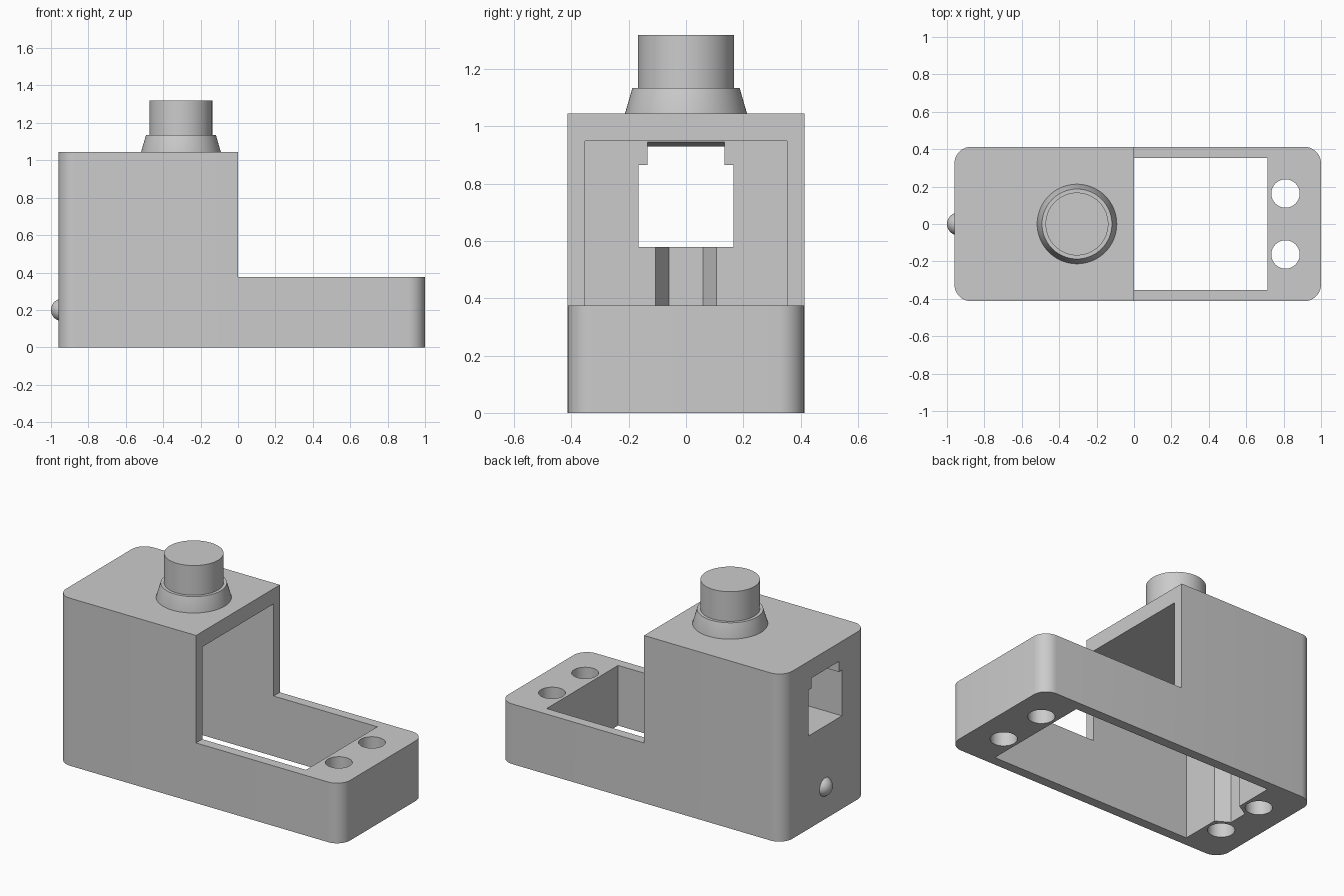
import bpy
import bmesh
import math
from mathutils import Vector

cube = bpy.data.objects.get("Cube")
if cube:
    bpy.data.objects.remove(cube, do_unlink=True)

grey = bpy.data.materials.new("plain grey")
grey.use_nodes = True
grey.diffuse_color = (0.6, 0.6, 0.6, 1)
grey.node_tree.nodes["Principled BSDF"].inputs["Base Color"].default_value = (0.6, 0.6, 0.6, 1)


def make(name, bm):
    bmesh.ops.recalc_face_normals(bm, faces=bm.faces[:])
    mesh = bpy.data.meshes.new(name)
    bm.to_mesh(mesh)
    bm.free()
    mesh.materials.append(grey)
    obj = bpy.data.objects.new(name, mesh)
    bpy.context.collection.objects.link(obj)
    return obj


def prism(name, points, direction):
    """Extrude a closed outline of 3D points along a direction."""
    bm = bmesh.new()
    face = bm.faces.new([bm.verts.new(p) for p in points])
    grown = bmesh.ops.extrude_face_region(bm, geom=[face], use_keep_orig=True)
    moved = [v for v in grown["geom"] if isinstance(v, bmesh.types.BMVert)]
    bmesh.ops.translate(bm, verts=moved, vec=Vector(direction))
    return make(name, bm)


def box(name, x0, x1, y0, y1, z0, z1):
    return prism(name, [(x0, y0, z0), (x1, y0, z0), (x1, y1, z0), (x0, y1, z0)], (0, 0, z1 - z0))


def lathe(name, profile, cx, cy, steps=64):
    """Spin a radius/height profile, closed on the axis, round a vertical line."""
    bm = bmesh.new()
    rings = []
    for r, z in profile:
        rings.append([bm.verts.new((cx + r * math.cos(2 * math.pi * i / steps),
                                    cy + r * math.sin(2 * math.pi * i / steps), z))
                      for i in range(steps)])
    for a, b in zip(rings, rings[1:]):
        for i in range(steps):
            j = (i + 1) % steps
            bm.faces.new((a[i], a[j], b[j], b[i]))
    bm.faces.new(rings[0])
    bm.faces.new(rings[-1])
    return make(name, bm)


def smooth(obj):
    bpy.ops.object.select_all(action="DESELECT")
    obj.select_set(True)
    bpy.context.view_layer.objects.active = obj
    bpy.ops.object.shade_smooth_by_angle(angle=math.radians(30))


def cut(obj, cutter):
    cutter.hide_render = True
    mod = obj.modifiers.new("cut", "BOOLEAN")
    mod.operation = "DIFFERENCE"
    mod.solver = "EXACT"
    mod.object = cutter
    bpy.context.view_layer.objects.active = obj
    bpy.ops.object.modifier_apply(modifier=mod.name)
    bpy.data.objects.remove(cutter, do_unlink=True)


# Housing block with rounded upright corners
X0, X1, W, R, TOP, STEP = -0.96, 1.0, 0.413, 0.09, 1.045, 0.375
corners = [(X1 - R, W - R), (X0 + R, W - R), (X0 + R, R - W), (X1 - R, R - W)]
outline = []
for k, (cx, cy) in enumerate(corners):
    for i in range(11):
        a = math.pi / 2 * (k + i / 10)
        outline.append((cx + R * math.cos(a), cy + R * math.sin(a), 0))
housing = prism("housing", outline, (0, 0, TOP))

# Low front tray and the hollow inside
cut(housing, box("step_cutter", 0, 2, -1, 1, STEP, 2))
cut(housing, box("cavity_cutter", -0.675, 0.715, -0.352, 0.352, -0.1, 0.95))

# Window in the end wall, with a narrower notch above it
cut(housing, box("window_cutter", -1.1, -0.6, -0.165, 0.165, 0.58, 0.865))
cut(housing, prism("notch_cutter", [(-1.1, -0.135, 0.8), (-0.6, -0.135, 0.8),
                                    (-0.6, -0.135, 0.947), (-0.675, -0.135, 0.945),
                                    (-0.96, -0.135, 0.93), (-1.1, -0.135, 0.93)], (0, 0.27, 0)))

# Angled groove running up the end wall to the window
cut(housing, prism("groove_cutter", [(-0.6, -0.107, -0.1), (-0.675, -0.107, -0.1),
                                     (-0.755, -0.06, -0.1), (-0.755, 0.06, -0.1),
                                     (-0.675, 0.107, -0.1), (-0.6, 0.107, -0.1)], (0, 0, 0.8)))

# Screw holes: through the tray end, blind under the tall end
for x, top in ((0.81, 0.5), (-0.77, 0.375)):
    for y in (-0.163, 0.163):
        cut(housing, lathe("hole_cutter", [(0.076, -0.1), (0.076, top)], x, y, 40))
smooth(housing)

# Push button on its tapered collar
collar = lathe("button_collar", [(0.213, TOP - 0.01), (0.213, TOP), (0.187, 1.135)], -0.305, 0)
button = lathe("push_button", [(0.168, 1.1), (0.168, 1.32)], -0.305, 0)
smooth(collar)
smooth(button)

# Small domed indicator on the end wall
bm = bmesh.new()
bmesh.ops.create_uvsphere(bm, u_segments=32, v_segments=16, radius=0.06)
bmesh.ops.translate(bm, verts=bm.verts[:], vec=(-0.94, 0, 0.2))
indicator = make("indicator_dome", bm)
smooth(indicator)
